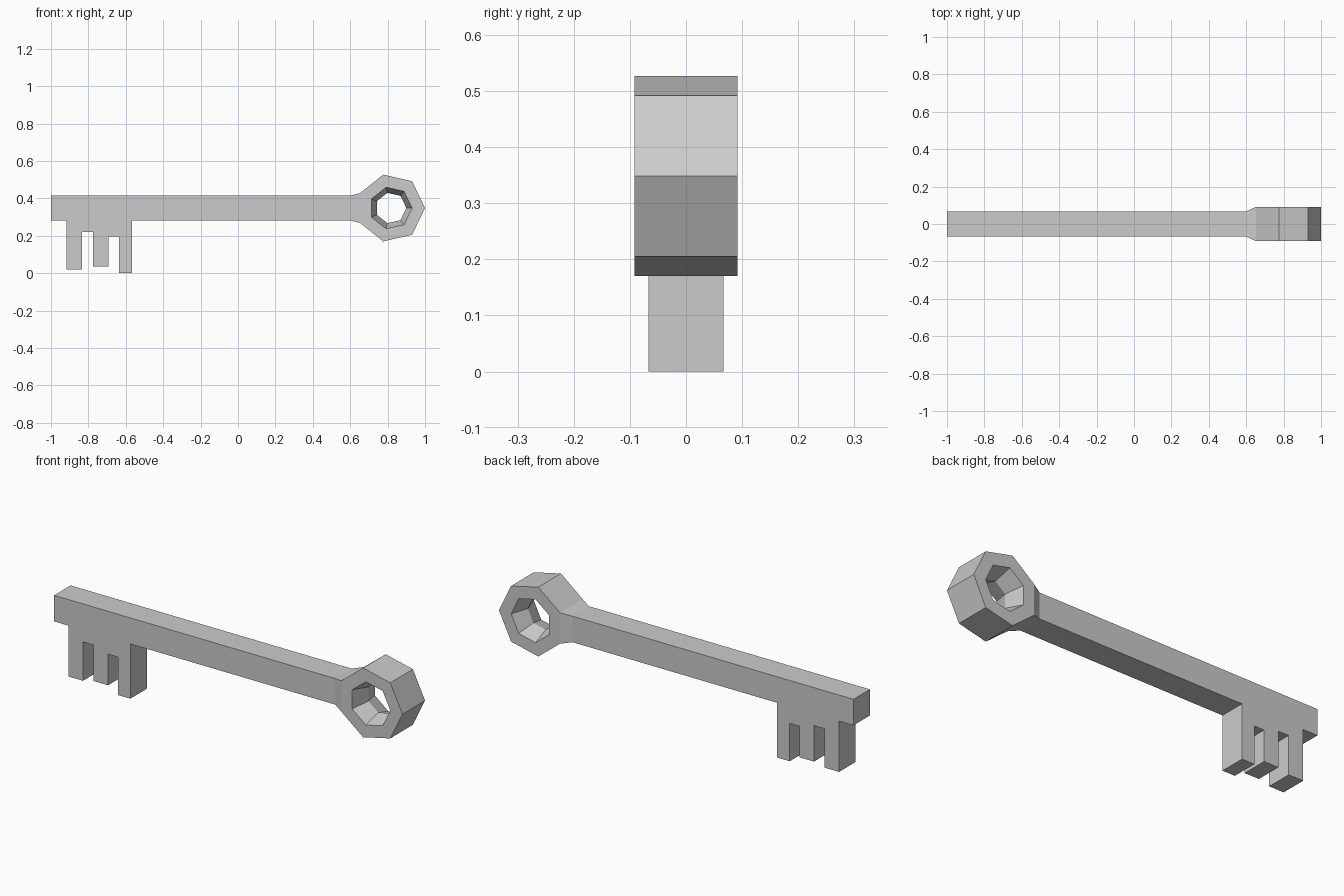
import bpy, bmesh
from math import cos, sin, tau

cube = bpy.data.objects.get("Cube")
if cube:
    bpy.data.objects.remove(cube, do_unlink=True)

grey = bpy.data.materials.new("plain grey")
grey.use_nodes = True
grey.diffuse_color = (0.6, 0.6, 0.6, 1)
grey.node_tree.nodes["Principled BSDF"].inputs["Base Color"].default_value = grey.diffuse_color

AXIS_Z = 0.3485          # height of the shaft axis
HALF = 0.067             # half thickness of the shaft
BOW_HALF = 0.092         # half thickness of the bow
BOW_X, BOW_R = 0.817, 0.183
SIDES = 7
NECK_X = 0.6
FLAT_X = BOW_X + BOW_R * cos(tau * 3 / SIDES)
FLAT_Z = BOW_R * sin(tau * 3 / SIDES)


def finish(name, bm):
    bmesh.ops.recalc_face_normals(bm, faces=bm.faces)
    mesh = bpy.data.meshes.new(name)
    bm.to_mesh(mesh)
    bm.free()
    mesh.materials.append(grey)
    obj = bpy.data.objects.new(name, mesh)
    bpy.context.collection.objects.link(obj)
    return obj


def bridge(bm, a, b):
    """Join two loops of equal length with quads."""
    n = len(a)
    return [bm.faces.new((a[i], a[(i + 1) % n], b[(i + 1) % n], b[i])) for i in range(n)]


# Shaft with its three teeth, as one extruded outline
low, high = AXIS_Z - HALF, AXIS_Z + HALF
outline = [(NECK_X, high), (-1, high), (-1, low)]
for left, right, bottom, gap in ((-0.918, -0.835, 0.02, 0.22),
                                 (-0.775, -0.693, 0.035, 0.195),
                                 (-0.637, -0.566, 0, low)):
    top = outline[-1][1]
    outline += [(left, top), (left, bottom), (right, bottom), (right, gap)]
outline.append((NECK_X, low))
bm = bmesh.new()
front, back = [[bm.verts.new((x, y, z)) for x, z in outline] for y in (-HALF, HALF)]
bm.faces.new(front)
bm.faces.new(back)
walls = bridge(bm, front, back)
bm.faces.remove(walls[-1])      # the neck closes this end
finish("shaft_and_teeth", bm)

# Neck flaring from the shaft to the flat of the bow
bm = bmesh.new()
ends = []
for x, hy, hz in ((NECK_X, HALF, HALF), (FLAT_X, BOW_HALF, FLAT_Z)):
    ends.append([bm.verts.new((x, sy * hy, AXIS_Z + sz * hz))
                 for sy, sz in ((-1, -1), (1, -1), (1, 1), (-1, 1))])
bridge(bm, *ends)
finish("neck", bm)

# Seven-sided bow whose hole narrows towards the middle
bm = bmesh.new()
section = [(BOW_R, -BOW_HALF), (BOW_R, BOW_HALF),
           (0.114, BOW_HALF), (0.083, 0), (0.114, -BOW_HALF)]
rings = [[bm.verts.new((BOW_X + r * cos(tau * i / SIDES), y,
                        AXIS_Z + r * sin(tau * i / SIDES))) for i in range(SIDES)]
         for r, y in section]
for k in range(len(rings)):
    sides = bridge(bm, rings[k], rings[(k + 1) % len(rings)])
    if k == 0:
        bm.faces.remove(sides[3])   # the neck joins here
finish("bow", bm)
